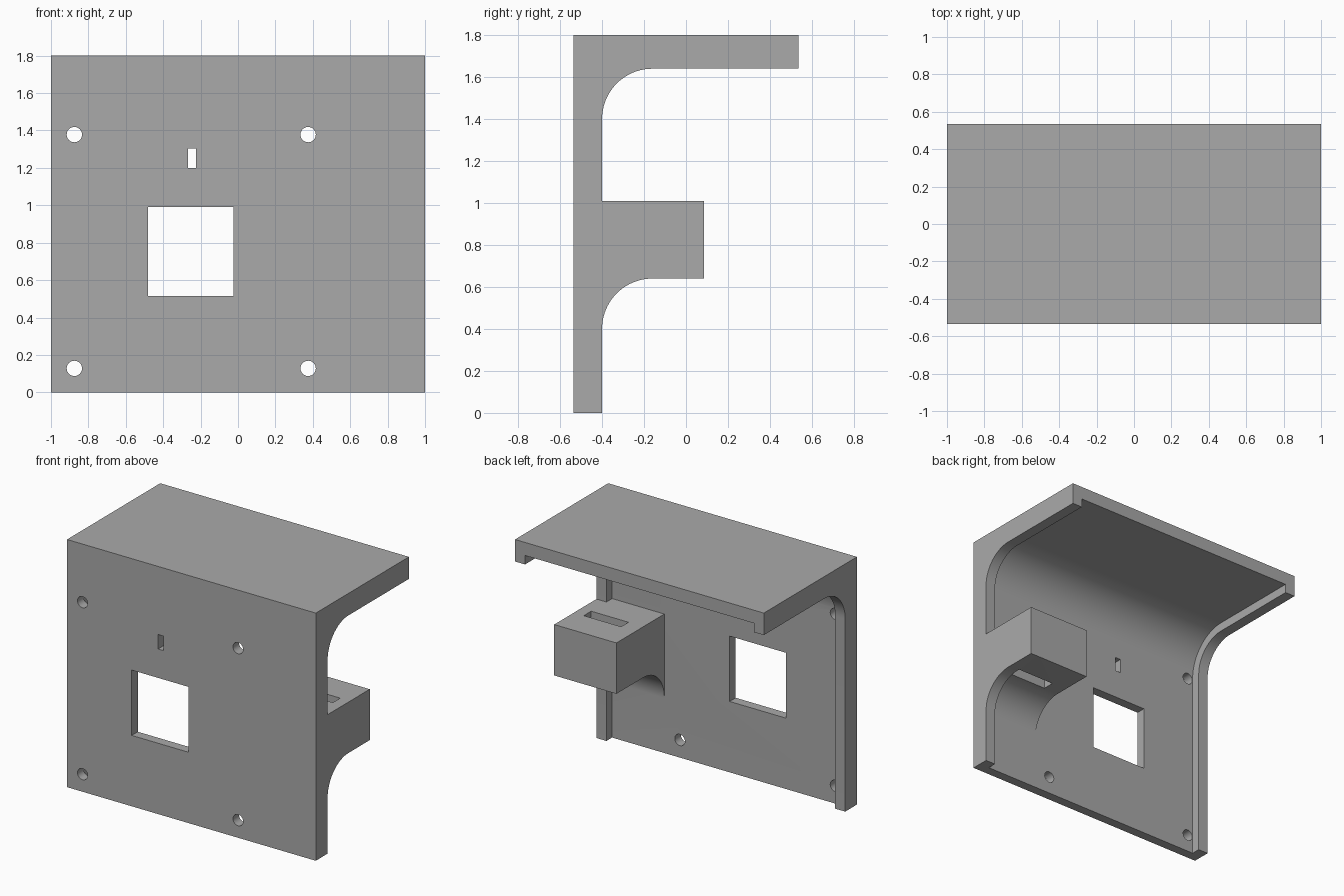
import bpy, bmesh, math
from mathutils import Matrix

if "Cube" in bpy.data.objects:
    bpy.data.objects.remove(bpy.data.objects["Cube"], do_unlink=True)

FRONT, BACK, TOP = -0.535, 0.535, 1.8
LIP_Y, LIP_Z = -0.40, 1.64       # inner surface of the side lips
STEP = 0.065                     # depth of the recess between the lips
WALL_Y, ROOF_Z = LIP_Y - STEP, LIP_Z + STEP
BLOCK_BACK, BLOCK_LOW, BLOCK_TOP = 0.085, 0.64, 1.01
RADIUS = 0.24

grey = bpy.data.materials.new("mid grey")
grey.use_nodes = True
color = (0.4, 0.4, 0.4, 1)
grey.diffuse_color = color
grey.node_tree.nodes["Principled BSDF"].inputs["Base Color"].default_value = color


def fillet(y, z, r, n=20):
    """Arc from the wall at y up to the underside at z."""
    return [(y + r - r * math.cos(t), z - r + r * math.sin(t))
            for t in (i * math.pi / 2 / n for i in range(n + 1))]


def finish(name, bm):
    bmesh.ops.recalc_face_normals(bm, faces=bm.faces)
    mesh = bpy.data.meshes.new(name)
    bm.to_mesh(mesh)
    bm.free()
    mesh.materials.append(grey)
    obj = bpy.data.objects.new(name, mesh)
    bpy.context.collection.objects.link(obj)
    return obj


def prism(name, profile, x0, x1):
    """Extrude a side profile of (y, z) points along x."""
    bm = bmesh.new()
    face = bm.faces.new([bm.verts.new((x0, y, z)) for y, z in profile])
    new = bmesh.ops.extrude_face_region(bm, geom=[face])["geom"]
    bmesh.ops.translate(bm, vec=(x1 - x0, 0, 0),
                        verts=[v for v in new if isinstance(v, bmesh.types.BMVert)])
    return finish(name, bm)


def box(name, x0, x1, y0, y1, z0, z1):
    return prism(name, [(y0, z0), (y1, z0), (y1, z1), (y0, z1)], x0, x1)


def rod(name, x, z, r):
    bm = bmesh.new()
    bmesh.ops.create_cone(bm, cap_ends=True, segments=32, radius1=r, radius2=r, depth=0.4,
                          matrix=Matrix.Translation((x, FRONT, z)) @ Matrix.Rotation(math.pi / 2, 4, 'X'))
    return finish(name, bm)


def combine(target, tool, operation):
    tool.hide_render = True
    mod = target.modifiers.new(operation.title(), 'BOOLEAN')
    mod.operation, mod.solver, mod.object = operation, 'EXACT', tool
    bpy.context.view_layer.objects.active = target
    bpy.ops.object.modifier_apply(modifier=mod.name)
    bpy.data.objects.remove(tool, do_unlink=True)


# Curved panel: front wall running into the roof
outline = [(BACK, TOP), (FRONT, TOP), (FRONT, 0)]
bracket = prism("bracket", outline + [(WALL_Y, 0)]
                + fillet(WALL_Y, ROOF_Z, RADIUS + STEP) + [(BACK, ROOF_Z)], -0.95, 0.95)

# Raised lips along both sides; the +x lip carries the block's outer side
upper = fillet(LIP_Y, LIP_Z, RADIUS) + [(BACK, LIP_Z)]
block_side = fillet(LIP_Y, BLOCK_LOW, RADIUS) + [
    (BLOCK_BACK, BLOCK_LOW), (BLOCK_BACK, BLOCK_TOP), (LIP_Y, BLOCK_TOP)]
combine(bracket, prism("right_lip", outline + [(LIP_Y, 0)] + upper, -1, -0.92), 'UNION')
combine(bracket, prism("left_lip", outline + [(LIP_Y, 0)] + block_side + upper, 0.92, 1), 'UNION')

# Block standing out from the wall on a curved underside
arc = fillet(WALL_Y, BLOCK_LOW, RADIUS)
block = prism("block", [(FRONT + 0.03, arc[0][1])] + arc + [
    (BLOCK_BACK, BLOCK_LOW), (BLOCK_BACK, BLOCK_TOP), (FRONT + 0.03, BLOCK_TOP)], 0.5, 0.95)
combine(bracket, block, 'UNION')

# Openings: block slot, square window, small slit, screw holes
combine(bracket, box("slot_cutter", 0.62, 0.92, -0.225, -0.14, 0.4, 1.1), 'DIFFERENCE')
combine(bracket, box("window_cutter", -0.48, -0.025, -0.7, -0.3, 0.515, 0.99), 'DIFFERENCE')
combine(bracket, box("slit_cutter", -0.268, -0.225, -0.7, -0.3, 1.2, 1.305), 'DIFFERENCE')
for x in (-0.875, 0.375):
    for z in (0.128, 1.378):
        combine(bracket, rod("screw_hole_cutter", x, z, 0.041), 'DIFFERENCE')

# Smooth the fillets and holes, keep the corners sharp
bpy.ops.object.select_all(action='DESELECT')
bracket.select_set(True)
bpy.context.view_layer.objects.active = bracket
bpy.ops.object.shade_smooth_by_angle(angle=math.radians(30))
